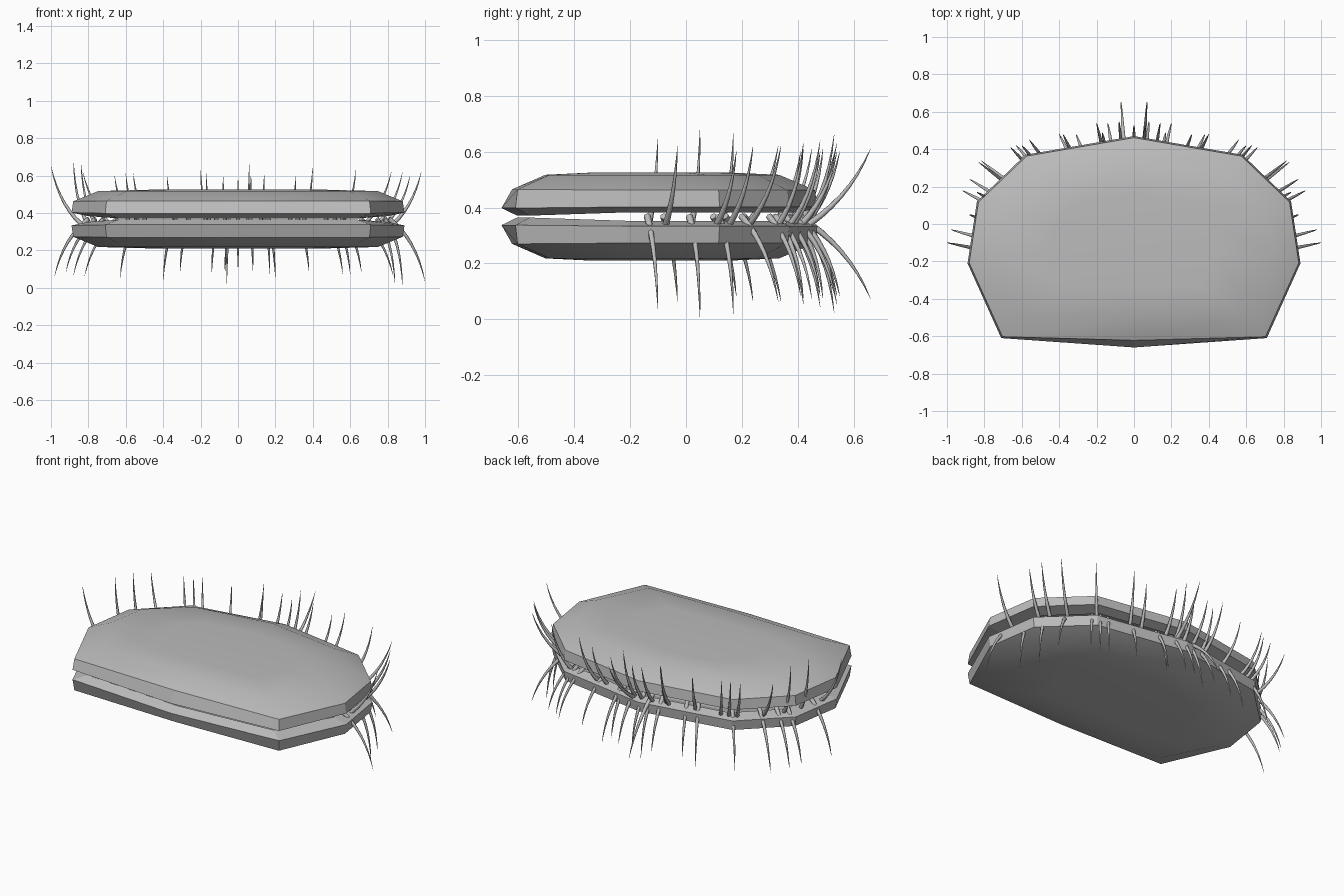
import bpy, bmesh, math
from mathutils import Vector

if "Cube" in bpy.data.objects:
    bpy.data.objects.remove(bpy.data.objects["Cube"])

grey = bpy.data.materials.new("plain grey")
grey.diffuse_color = (0.5, 0.5, 0.5, 1)
grey.use_nodes = True
grey.node_tree.nodes["Principled BSDF"].inputs["Base Color"].default_value = grey.diffuse_color

# Half outline of the lobe, back centre round to front centre
HALF = [(0, .47), (.58, .37), (.84, .12), (.89, -.21), (.71, -.61), (0, -.66)]
OUTLINE = HALF + [(-x, y) for x, y in HALF[-2:0:-1]]
CY = -.1


def finish(bm, name):
    bmesh.ops.recalc_face_normals(bm, faces=bm.faces)
    me = bpy.data.meshes.new(name)
    bm.to_mesh(me)
    bm.free()
    me.materials.append(grey)
    ob = bpy.data.objects.new(name, me)
    bpy.context.collection.objects.link(ob)
    return ob


def skin(bm, a, b, smooth=False):
    n = len(a)
    for i in range(n):
        j = (i + 1) % n
        f = bm.faces.new((a[i], a[j], b[j], b[i]))
        f.smooth = smooth


def lobe(name, flip):
    bm = bmesh.new()
    # x scale, y scale, z at front, z at back
    rings = [(.5, .45, .525, .525), (.84, .76, .517, .517), (.99, .985, .465, .462),
             (1, 1, .398, .402), (.9, .9, .371, .383), (.87, .87, .395, .4),
             (.7, .7, .43, .43)]
    loops = []
    for k, (sx, sy, zf, zb) in enumerate(rings):
        loop = []
        for x, y in OUTLINE:
            if k < 3 and y < -.65:
                y = -.63            # upper front edge is nearly straight
            z = zf if y < -.5 else zb
            if flip:
                z = .735 - z
            loop.append(bm.verts.new((x * sx, CY + (y - CY) * sy, z)))
        loops.append(loop)
    for k in range(len(loops) - 1):
        skin(bm, loops[k], loops[k + 1], k < 2)
    bm.faces.new(loops[0]).smooth = True
    bm.faces.new(loops[-1])
    return finish(bm, name)


lobe("upper_lobe", False)
lobe("lower_lobe", True)


def rim_point(tx, ty):
    # where the ray from the inside to the tip crosses the outline
    o, d = Vector((0, -.3)), Vector((tx, ty + .3))
    best = None
    for i, a in enumerate(OUTLINE):
        a, b = Vector(a), Vector(OUTLINE[(i + 1) % len(OUTLINE)])
        e = b - a
        den = d.x * e.y - d.y * e.x
        if abs(den) < 1e-9:
            continue
        w = a - o
        t = (w.x * e.y - w.y * e.x) / den
        u = (w.x * d.y - w.y * d.x) / den
        if t > 0 and -1e-6 <= u <= 1 + 1e-6:
            best = o + d * t
    return best


# Tips of the upward bristles; the downward set is the same turned half a turn
TIPS = [(-1, -.1, .65), (-.88, .05, .68), (-.84, .17, .67), (-.83, .33, .62),
        (-.66, .41, .6), (-.6, .42, .61), (-.56, .45, .61), (-.38, .48, .6),
        (-.2, .54, .63), (-.17, .49, .61), (-.08, .55, .6), (0, .53, .59),
        (.06, .53, .66), (.07, .66, .61), (.14, .54, .6), (.31, .48, .6),
        (.4, .48, .64), (.63, .42, .63), (.82, .34, .62), (.88, .24, .62),
        (.92, .18, .6), (.98, -.03, .62)]


def bristles(name, flip):
    bm = bmesh.new()
    n, sides = 8, 6
    for tx, ty, tz in TIPS:
        rim = rim_point(tx, ty)
        o = Vector((0, -.3))
        base = o + (rim - o) * .92
        mid = rim.lerp(Vector((tx, ty)), .6)
        p0 = Vector((base.x, base.y, .315))
        p1 = Vector((mid.x, mid.y, .42))
        p2 = Vector((tx, ty, tz))
        prev = None
        for i in range(n + 1):
            t = i / n
            c = p0 * (1 - t) ** 2 + p1 * 2 * t * (1 - t) + p2 * t * t
            tan = ((p1 - p0) * (1 - t) + (p2 - p1) * t).normalized()
            u = tan.cross(Vector((-ty - .3, tx, 0))).normalized()
            v = tan.cross(u)
            r = .0125 * (1 - t) ** .8 + .0006
            ring = []
            for k in range(sides):
                a = 2 * math.pi * k / sides
                p = c + (u * math.cos(a) + v * math.sin(a)) * r
                if flip:
                    p = Vector((-p.x, p.y, .684 - p.z))
                ring.append(bm.verts.new(p))
            if prev:
                skin(bm, prev, ring, True)
            else:
                bm.faces.new(ring)
            prev = ring
        bm.faces.new(prev)
    finish(bm, name)


bristles("upward_bristles", False)
bristles("downward_bristles", True)
